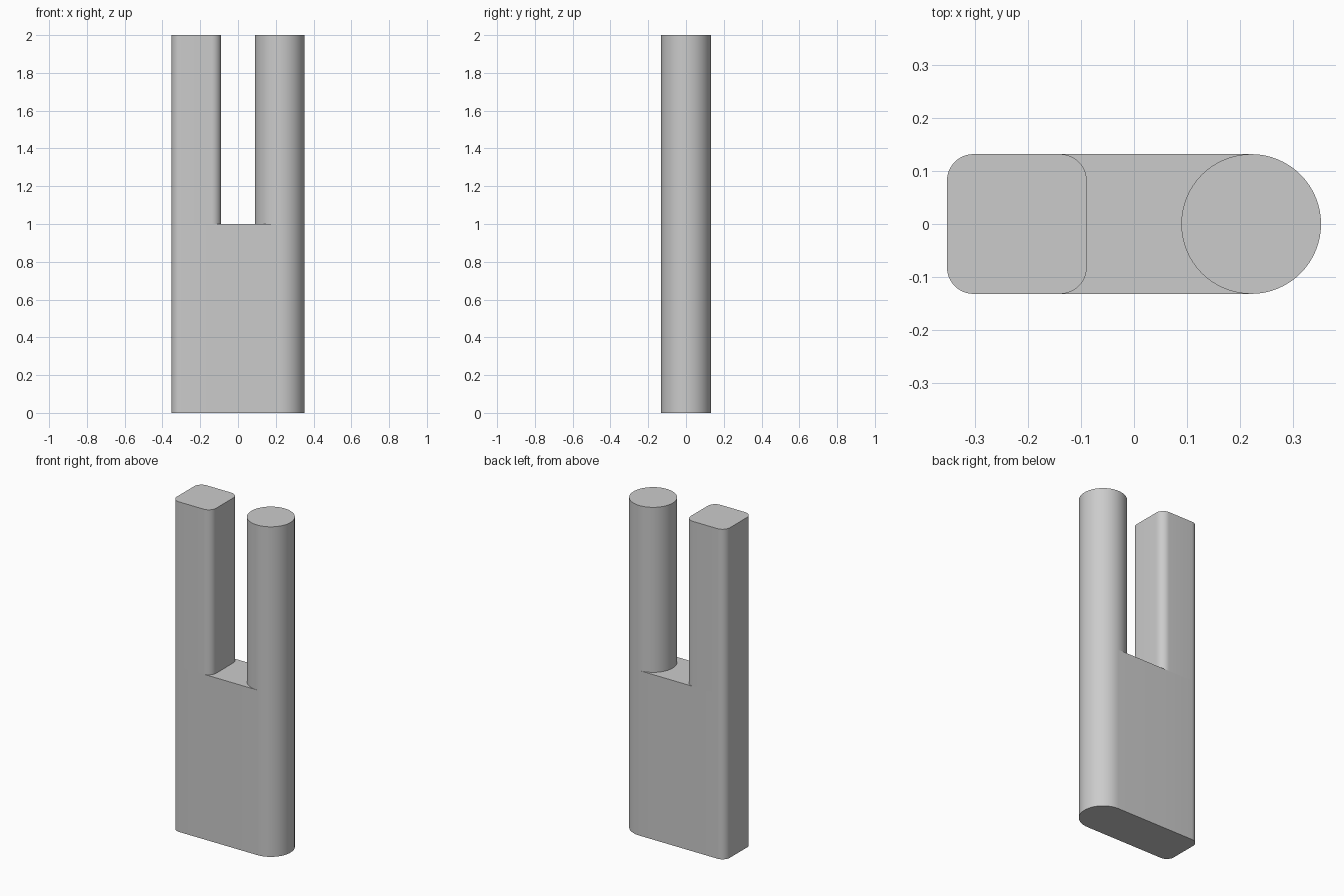
import bpy, bmesh, math

if "Cube" in bpy.data.objects:
    bpy.data.objects.remove(bpy.data.objects["Cube"])

R = 0.1315      # half depth, also round prong radius
CR = 0.05       # corner radius of the square prong
CX = 0.2205     # centre of each prong from the middle
N = 12          # segments per corner
M = 32          # segments per half circle

mat = bpy.data.materials.new("light grey")
mat.diffuse_color = (0.6, 0.6, 0.6, 1)
mat.use_nodes = True
mat.node_tree.nodes["Principled BSDF"].inputs["Base Color"].default_value = mat.diffuse_color


def arc(cx, cy, r, a0, a1, n):
    angles = [math.radians(a0 + (a1 - a0) * i / n) for i in range(n + 1)]
    return [(cx + r * math.cos(a), cy + r * math.sin(a), 0) for a in angles]


def extrude(bm, faces, height):
    geom = bmesh.ops.extrude_face_region(bm, geom=faces)["geom"]
    verts = [g for g in geom if isinstance(g, bmesh.types.BMVert)]
    bmesh.ops.translate(bm, verts=verts, vec=(0, 0, height))
    return [g for g in geom if isinstance(g, bmesh.types.BMFace)]


bm = bmesh.new()
add = lambda pts: [bm.verts.new(p) for p in pts]

# Plan halves of both prongs, counter-clockwise
d = R - CR
sq_right = add(arc(-CX + d, -d, CR, -90, 0, N) + arc(-CX + d, d, CR, 0, 90, N))
sq_left = add(arc(-CX - d, d, CR, 90, 180, N) + arc(-CX - d, -d, CR, 180, 270, N))
round_left = add(arc(CX, 0, R, 90, 270, M))
round_right = add(arc(CX, 0, R, -90, 90, M)[1:-1])

# Square prong, web and round prong share their borders
square = bm.faces.new(sq_right + sq_left)
web = bm.faces.new(sq_right[::-1] + round_left[::-1])
circle = bm.faces.new(round_left + round_right)
bmesh.ops.recalc_face_normals(bm, faces=bm.faces[:])

# Solid lower body, then the two prongs
tops = extrude(bm, [square, web, circle], 1.0)
prongs = [f for f in tops if abs(f.calc_center_median().x) > 0.15]
for f in prongs:
    extrude(bm, [f], 1.0)
bmesh.ops.recalc_face_normals(bm, faces=bm.faces[:])

mesh = bpy.data.meshes.new("forked_block")
bm.to_mesh(mesh)
bm.free()
mesh.materials.append(mat)
obj = bpy.data.objects.new("forked_block", mesh)
bpy.context.collection.objects.link(obj)
bpy.context.view_layer.objects.active = obj
obj.select_set(True)
bpy.ops.object.shade_smooth_by_angle(angle=math.radians(30))
